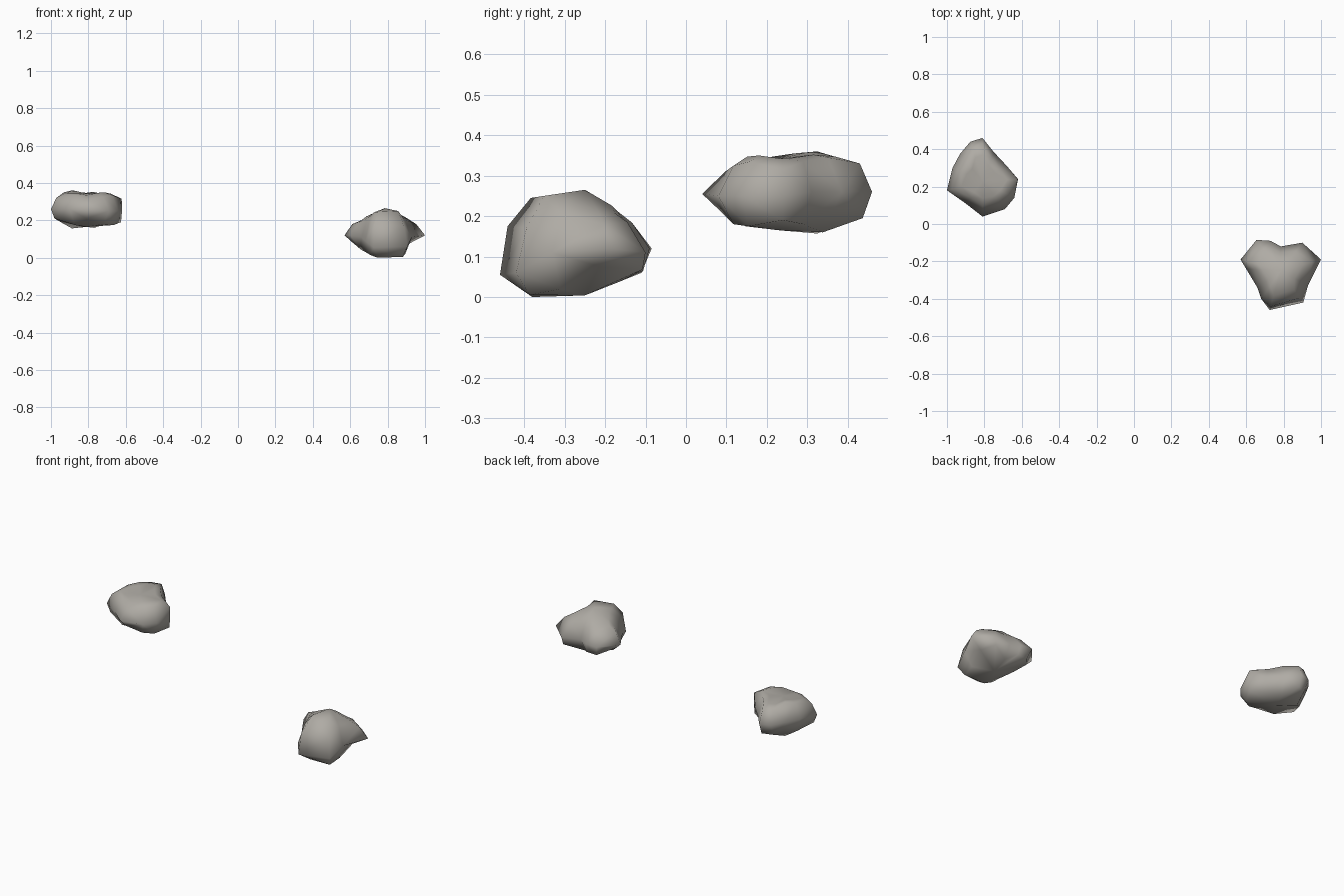
import bpy, bmesh, math

stone = bpy.data.materials.new("warm grey stone")
stone.diffuse_color = (0.43, 0.41, 0.375, 1)


def rock(name, centre, z_top, z_bottom, girdle, crown):
    """Loft a boulder. Each girdle point: x, y, z, then scale and height of
    its upper shoulder, then scale and height of its lower shoulder."""
    cx, cy = centre
    bm = bmesh.new()

    def ring(scale_z):
        return [bm.verts.new((cx + (p[0] - cx) * s, cy + (p[1] - cy) * s, z))
                for p, (s, z) in zip(girdle, scale_z)]

    rings = [ring([(p[5], p[6]) for p in girdle]),
             ring([(1, p[2]) for p in girdle]),
             ring([(p[3], p[4]) for p in girdle]),
             ring([(p[3] * 0.7, z) for p, z in zip(girdle, crown)])]
    top = bm.verts.new((cx, cy, z_top))
    bottom = bm.verts.new((cx, cy, z_bottom))
    n = len(girdle)
    for i in range(n):
        j = (i + 1) % n
        for a, b in zip(rings, rings[1:]):
            bm.faces.new((a[i], a[j], b[j], b[i]))
        bm.faces.new((rings[-1][i], rings[-1][j], top))
        bm.faces.new((rings[0][j], rings[0][i], bottom))
    bmesh.ops.triangulate(bm, faces=bm.faces[:])
    bmesh.ops.recalc_face_normals(bm, faces=bm.faces[:])
    for f in bm.faces:
        f.smooth = True
    mesh = bpy.data.meshes.new(name)
    bm.to_mesh(mesh)
    bm.free()
    mesh.materials.append(stone)
    obj = bpy.data.objects.new(name, mesh)
    bpy.context.collection.objects.link(obj)


# flatter raised rock on the left, towards the back
rock("left_rock", (-0.81, 0.23), 0.342, 0.165, [
    (-0.62, 0.24, 0.25, 0.99, 0.315, 0.97, 0.19),
    (-0.68, 0.31, 0.26, 0.75, 0.335, 0.75, 0.18),
    (-0.75, 0.385, 0.26, 0.78, 0.345, 0.70, 0.16),
    (-0.81, 0.46, 0.26, 0.87, 0.33, 0.90, 0.195),
    (-0.875, 0.44, 0.26, 0.85, 0.335, 0.85, 0.19),
    (-0.93, 0.375, 0.27, 0.65, 0.36, 0.65, 0.157),
    (-0.97, 0.30, 0.27, 0.75, 0.35, 0.80, 0.185),
    (-1.00, 0.18, 0.26, 0.85, 0.32, 0.90, 0.21),
    (-0.90, 0.11, 0.26, 0.72, 0.335, 0.70, 0.175),
    (-0.81, 0.04, 0.255, 0.70, 0.31, 0.75, 0.21),
    (-0.69, 0.08, 0.25, 0.75, 0.325, 0.75, 0.18),
    (-0.64, 0.14, 0.25, 0.80, 0.335, 0.85, 0.175),
], [0.342, 0.345, 0.352, 0.347, 0.35, 0.357,
    0.355, 0.345, 0.343, 0.335, 0.347, 0.35])

# three-lobed rock on the right, resting on the ground
rock("right_rock", (0.785, -0.25), 0.265, 0.004, [
    (1.00, -0.19, 0.12, 0.78, 0.18, 0.60, 0.075),
    (0.90, -0.10, 0.11, 0.70, 0.185, 0.95, 0.068),
    (0.785, -0.12, 0.12, 0.75, 0.19, 0.70, 0.04),
    (0.73, -0.09, 0.12, 0.72, 0.185, 0.90, 0.065),
    (0.655, -0.085, 0.12, 0.70, 0.185, 0.85, 0.06),
    (0.57, -0.19, 0.12, 0.81, 0.18, 0.85, 0.09),
    (0.60, -0.24, 0.12, 0.75, 0.19, 0.70, 0.045),
    (0.66, -0.34, 0.11, 0.75, 0.21, 0.75, 0.025),
    (0.68, -0.40, 0.09, 0.78, 0.20, 0.75, 0.015),
    (0.725, -0.46, 0.055, 0.91, 0.175, 0.62, 0.0),
    (0.905, -0.42, 0.06, 0.85, 0.17, 0.80, 0.005),
    (0.93, -0.33, 0.11, 0.72, 0.205, 0.75, 0.02),
], [0.212, 0.208, 0.225, 0.212, 0.21, 0.202,
    0.222, 0.235, 0.243, 0.245, 0.25, 0.237])
